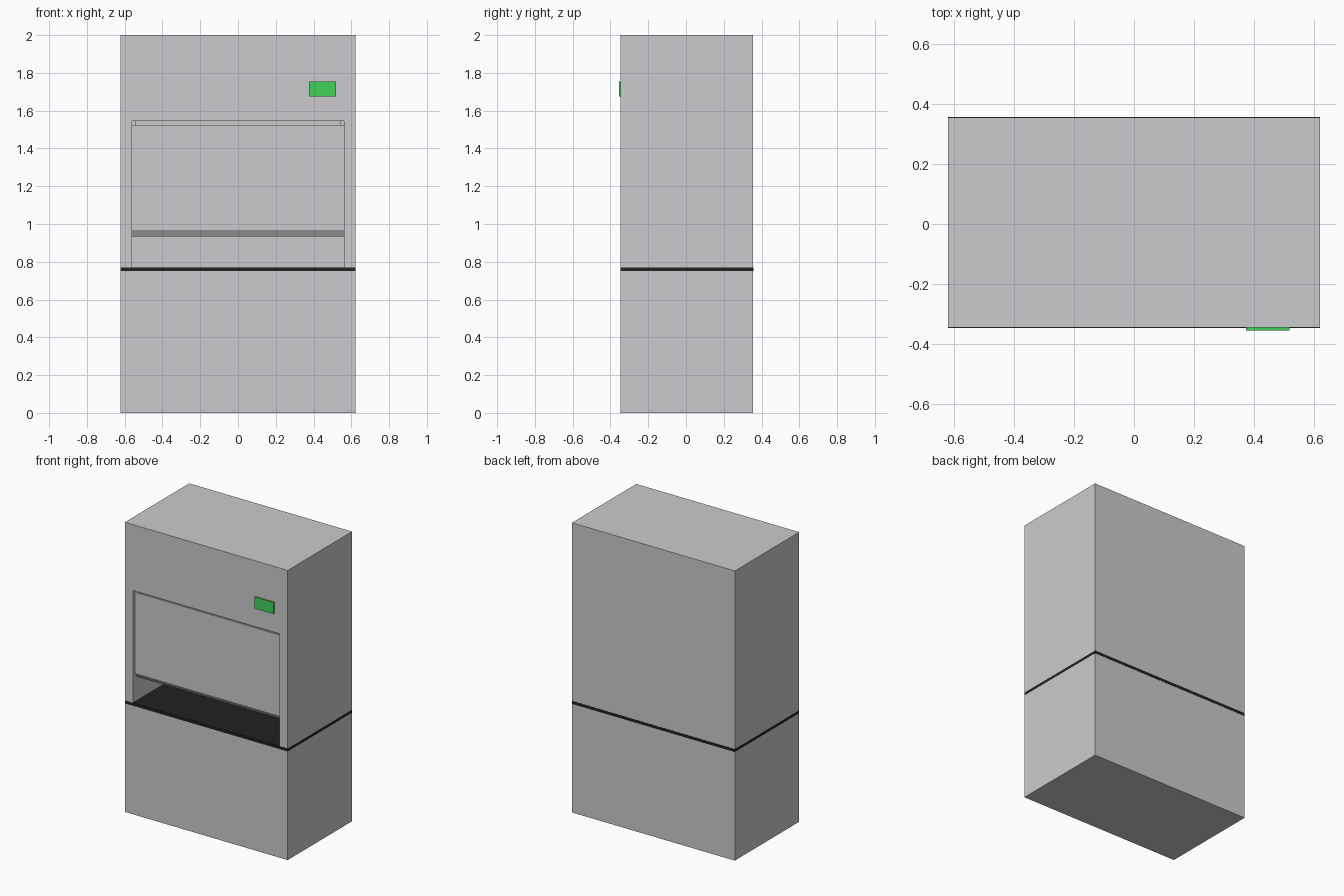
import bpy
import bmesh

cube = bpy.data.objects.get("Cube")
if cube:
    bpy.data.objects.remove(cube, do_unlink=True)


def material(name, rgb):
    mat = bpy.data.materials.new(name)
    mat.use_nodes = True
    mat.diffuse_color = (*rgb, 1)
    mat.node_tree.nodes["Principled BSDF"].inputs["Base Color"].default_value = (*rgb, 1)
    return mat


grey = material("light_grey", (0.6, 0.6, 0.61))
black = material("worktop_black", (0.015, 0.015, 0.015))
green = material("display_green", (0.05, 0.64, 0.1))


def prism(name, x0, x1, profile, mat):
    """Extrude a (y, z) profile from x0 to x1."""
    bm = bmesh.new()
    face = bm.faces.new([bm.verts.new((x0, y, z)) for y, z in profile])
    result = bmesh.ops.extrude_face_region(bm, geom=[face])
    verts = [v for v in result["geom"] if isinstance(v, bmesh.types.BMVert)]
    bmesh.ops.translate(bm, verts=verts, vec=(x1 - x0, 0, 0))
    bmesh.ops.recalc_face_normals(bm, faces=bm.faces)
    mesh = bpy.data.meshes.new(name)
    bm.to_mesh(mesh)
    bm.free()
    mesh.materials.append(mat)
    obj = bpy.data.objects.new(name, mesh)
    bpy.context.collection.objects.link(obj)
    return obj


def box(name, x, y, z, mat=grey):
    return prism(name, *x, [(y[0], z[0]), (y[1], z[0]), (y[1], z[1]), (y[0], z[1])], mat)


# Overall extents
W, INNER = 0.622, 0.56
FRONT, BACK = -0.346, 0.356
TOP, DESK = 2.0, 0.77
LINTEL = 1.545

# Lower cabinet and worktop
box("base_cabinet", (-W, W), (FRONT, BACK), (0, 0.75))
box("worktop", (-W, W), (FRONT - 0.001, BACK + 0.001), (0.75, DESK), black)

# Hood shell
for side, label in ((-1, "right"), (1, "left")):
    box(label + "_wall", sorted((side * INNER, side * W)), (FRONT, BACK), (DESK, TOP))
box("back_wall", (-INNER, INNER), (0.322, BACK), (DESK, TOP))
box("roof", (-INNER, INNER), (FRONT, 0.322), (TOP - 0.035, TOP))
box("upper_front_panel", (-INNER, INNER), (FRONT, FRONT + 0.035), (LINTEL, TOP - 0.035))

# Sliding sash with a sloping lower edge and a narrower top rail
SASH, SASH_BACK = -0.325, -0.29
prism("sash", -INNER, INNER,
      [(SASH, 0.967), (SASH, 1.525), (SASH_BACK, 1.525), (SASH_BACK, 0.935), (SASH + 0.02, 0.935)],
      grey)
box("sash_top_rail", (-0.545, 0.545), (SASH + 0.008, SASH_BACK), (1.525, LINTEL + 0.02))

# Control display
box("control_display", (0.375, 0.52), (FRONT - 0.01, FRONT), (1.675, 1.755), green)
